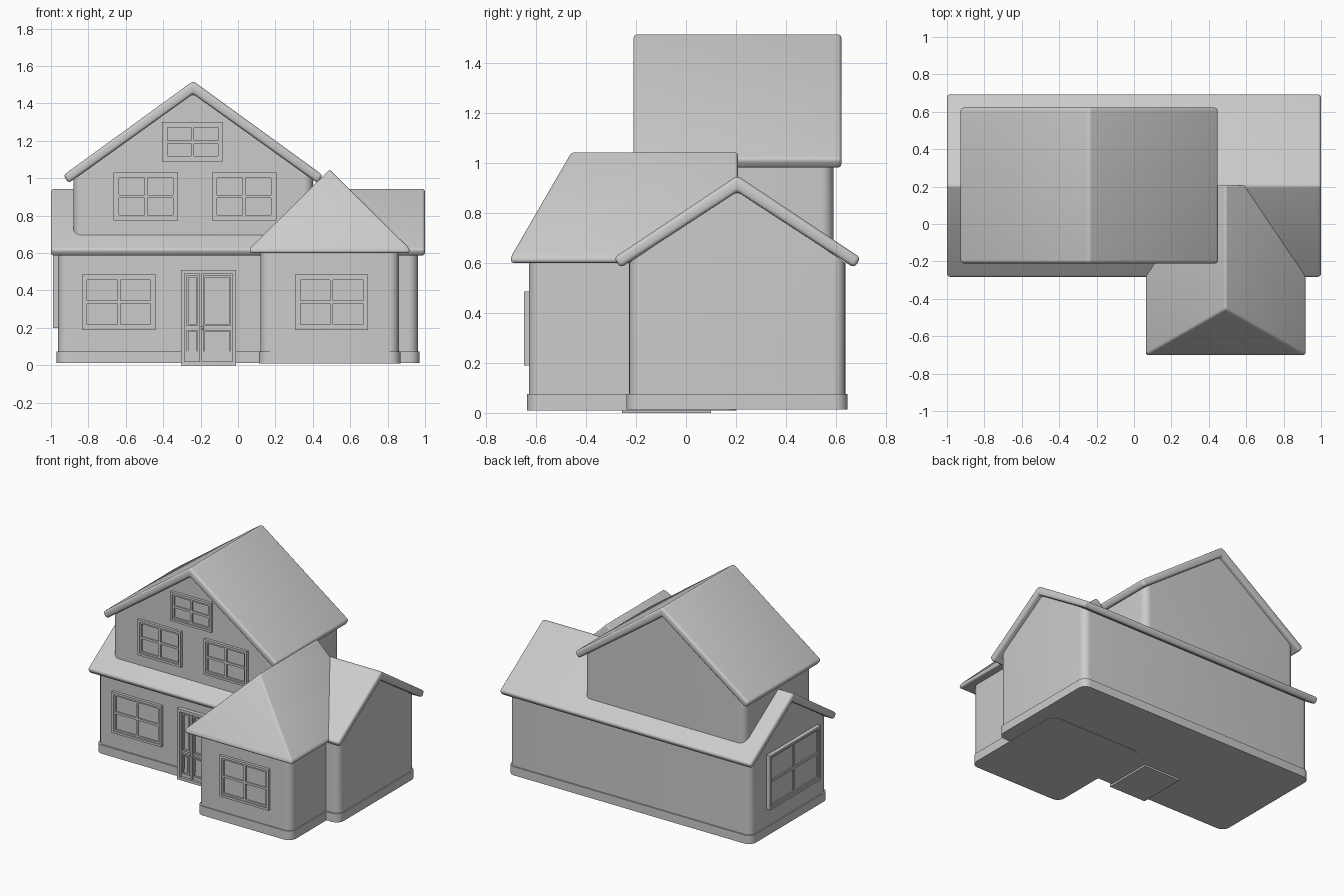
import bpy
import bmesh
import math
from mathutils import Vector

if "Cube" in bpy.data.objects:
    bpy.data.objects.remove(bpy.data.objects["Cube"], do_unlink=True)

COLOUR = (0.6, 0.6, 0.6, 1.0)
grey = bpy.data.materials.new("plain_grey")
grey.use_nodes = True
grey.diffuse_color = COLOUR
grey.node_tree.nodes["Principled BSDF"].inputs["Base Color"].default_value = COLOUR


def finish(name, bm, smooth=True):
    bmesh.ops.recalc_face_normals(bm, faces=bm.faces)
    mesh = bpy.data.meshes.new(name)
    bm.to_mesh(mesh)
    bm.free()
    mesh.materials.append(grey)
    obj = bpy.data.objects.new(name, mesh)
    bpy.context.collection.objects.link(obj)
    if smooth:
        bpy.ops.object.select_all(action='DESELECT')
        obj.select_set(True)
        bpy.context.view_layer.objects.active = obj
        bpy.ops.object.shade_smooth_by_angle(angle=math.radians(32))
    return obj


def bevel(bm, edges, width, segments=4):
    bmesh.ops.bevel(bm, geom=edges, offset=width, offset_type='OFFSET',
                    segments=segments, profile=0.5, affect='EDGES')


def prism(profile, axis, start, end):
    """Extrude a (across, z) profile along the x or y axis."""
    bm = bmesh.new()

    def place(u, z):
        return bm.verts.new((u, start, z) if axis == 'y' else (start, u, z))
    face = bm.faces.new([place(u, z) for u, z in profile])
    new = bmesh.ops.extrude_face_region(bm, geom=[face])["geom"]
    step = Vector((0, end - start, 0)) if axis == 'y' else Vector((end - start, 0, 0))
    bmesh.ops.translate(bm, vec=step, verts=[g for g in new if isinstance(g, bmesh.types.BMVert)])
    bmesh.ops.recalc_face_normals(bm, faces=bm.faces)
    return bm


def upright(bm):
    return [e for e in bm.edges
            if abs(e.verts[0].co.x - e.verts[1].co.x) < 1e-5
            and abs(e.verts[0].co.y - e.verts[1].co.y) < 1e-5]


def gable_walls(name, axis, centre, half, base, eave, peak, start, end, radius=0.05):
    profile = [(centre - half, base), (centre + half, base), (centre + half, eave),
               (centre, peak), (centre - half, eave)]
    bm = prism(profile, axis, start, end)
    bevel(bm, upright(bm), radius, 6)
    finish(name, bm)


def gable_roof(name, axis, centre, top, under, peak, under_peak, start, end):
    """Bent slab; top and under are (half width, z) at the eaves."""
    profile = [(centre - top[0], top[1]), (centre, peak), (centre + top[0], top[1]),
               (centre + under[0], under[1]), (centre, under_peak),
               (centre - under[0], under[1])]
    bm = prism(profile, axis, start, end)
    bevel(bm, bm.edges[:], 0.017)
    finish(name, bm)


def add_box(bm, x, y, z):
    made = bmesh.ops.create_cube(bm, size=1)["verts"]
    for v in made:
        v.co = Vector([a + (b - a) * (c + 0.5) for (a, b), c in zip((x, y, z), v.co)])


def rounded_box(name, x, y, z, radius):
    bm = bmesh.new()
    add_box(bm, x, y, z)
    bevel(bm, upright(bm), radius, 6)
    finish(name, bm)


def add_frame(bm, x, z, width, front, back):
    """Rectangular ring of four bars facing the front."""
    for side in ((x[0], x[0] + width), (x[1] - width, x[1])):
        add_box(bm, side, (front, back), z)
    for rail in ((z[0], z[0] + width), (z[1] - width, z[1])):
        add_box(bm, (x[0] + width, x[1] - width), (front, back), rail)


def window(name, x, z, wall, on_side=False):
    """Four-pane window; on_side turns it onto the -x wall."""
    bm = bmesh.new()
    back = wall + 0.02
    add_frame(bm, x, z, 0.016, wall - 0.02, back)
    inner_x = (x[0] + 0.016, x[1] - 0.016)
    inner_z = (z[0] + 0.016, z[1] - 0.016)
    add_frame(bm, inner_x, inner_z, 0.012, wall - 0.012, back)
    mx, mz = sum(x) / 2, sum(z) / 2
    add_box(bm, (mx - 0.008, mx + 0.008), (wall - 0.012, back), inner_z)
    add_box(bm, inner_x, (wall - 0.0115, back), (mz - 0.008, mz + 0.008))
    add_box(bm, inner_x, (wall - 0.003, back), inner_z)
    if on_side:
        for v in bm.verts:
            v.co.x, v.co.y = v.co.y, v.co.x
    finish(name, bm, smooth=False)


# Ground floor block with its base band
gable_walls("main_walls", 'x', 0.205, 0.432, 0.015, 0.60, 0.90, -0.962, 0.962)
rounded_box("main_base_band", (-0.97, 0.97), (-0.238, 0.646), (0.013, 0.075), 0.055)
gable_roof("main_roof", 'x', 0.205, (0.494, 0.62), (0.468, 0.58), 0.949, 0.885, -1, 1)

# Upper storey
gable_walls("upper_walls", 'y', -0.24, 0.64, 0.55, 1.0, 1.47, -0.175, 0.59)
gable_roof("upper_roof", 'y', -0.24, (0.694, 1.016), (0.666, 0.974), 1.52, 1.452, -0.21, 0.622)

# Front wing and its base band
rounded_box("wing_walls", (0.12, 0.86), (-0.628, 0.2), (0.012, 0.62), 0.05)
rounded_box("wing_base_band", (0.112, 0.868), (-0.636, 0.2), (0.010, 0.075), 0.055)

# Hipped wing roof: a gable prism whose front peak is pulled back
hip = prism([(0.063, 0.6), (0.917, 0.6), (0.917, 0.625), (0.49, 1.047), (0.063, 0.625)],
            'y', -0.70, 0.207)
for v in hip.verts:
    if v.co.z > 1 and v.co.y < 0:
        v.co.y = -0.455
bmesh.ops.connect_verts_nonplanar(hip, angle_limit=0.01, faces=hip.faces[:])
bevel(hip, [e for e in hip.edges if e.calc_face_angle(0) > 0.1], 0.012)
finish("wing_roof", hip)

# Windows
window("front_window", (-0.835, -0.44), (0.19, 0.485), -0.227)
window("wing_window", (0.305, 0.695), (0.19, 0.485), -0.628)
window("upper_right_window", (-0.665, -0.32), (0.775, 1.03), -0.175)
window("upper_left_window", (-0.14, 0.205), (0.775, 1.03), -0.175)
window("attic_window", (-0.405, -0.08), (1.09, 1.30), -0.175)
window("side_window", (-0.12, 0.46), (0.20, 0.59), -0.97, on_side=True)

# Door: deep surround, leaf, sidelight and raised panels
door = bmesh.new()
add_box(door, (-0.305, -0.01), (-0.232, 0.1), (0, 0.51))
add_frame(door, (-0.305, -0.01), (0, 0.51), 0.02, -0.256, -0.2)
add_box(door, (-0.207, -0.193), (-0.248, -0.2), (0.02, 0.49))
for px in ((-0.275, -0.215), (-0.187, -0.037)):
    for pz in ((0.045, 0.19), (0.21, 0.48)):
        add_frame(door, px, pz, 0.01, -0.246, -0.2)
    add_box(door, (px[0] + 0.018, px[1] - 0.018), (-0.24, -0.2), (0.063, 0.172))
finish("front_door", door, smooth=False)

knob = bmesh.new()
bmesh.ops.create_uvsphere(knob, u_segments=12, v_segments=8, radius=0.009)
bmesh.ops.translate(knob, vec=(-0.19, -0.252, 0.2), verts=knob.verts)
finish("door_knob", knob)
